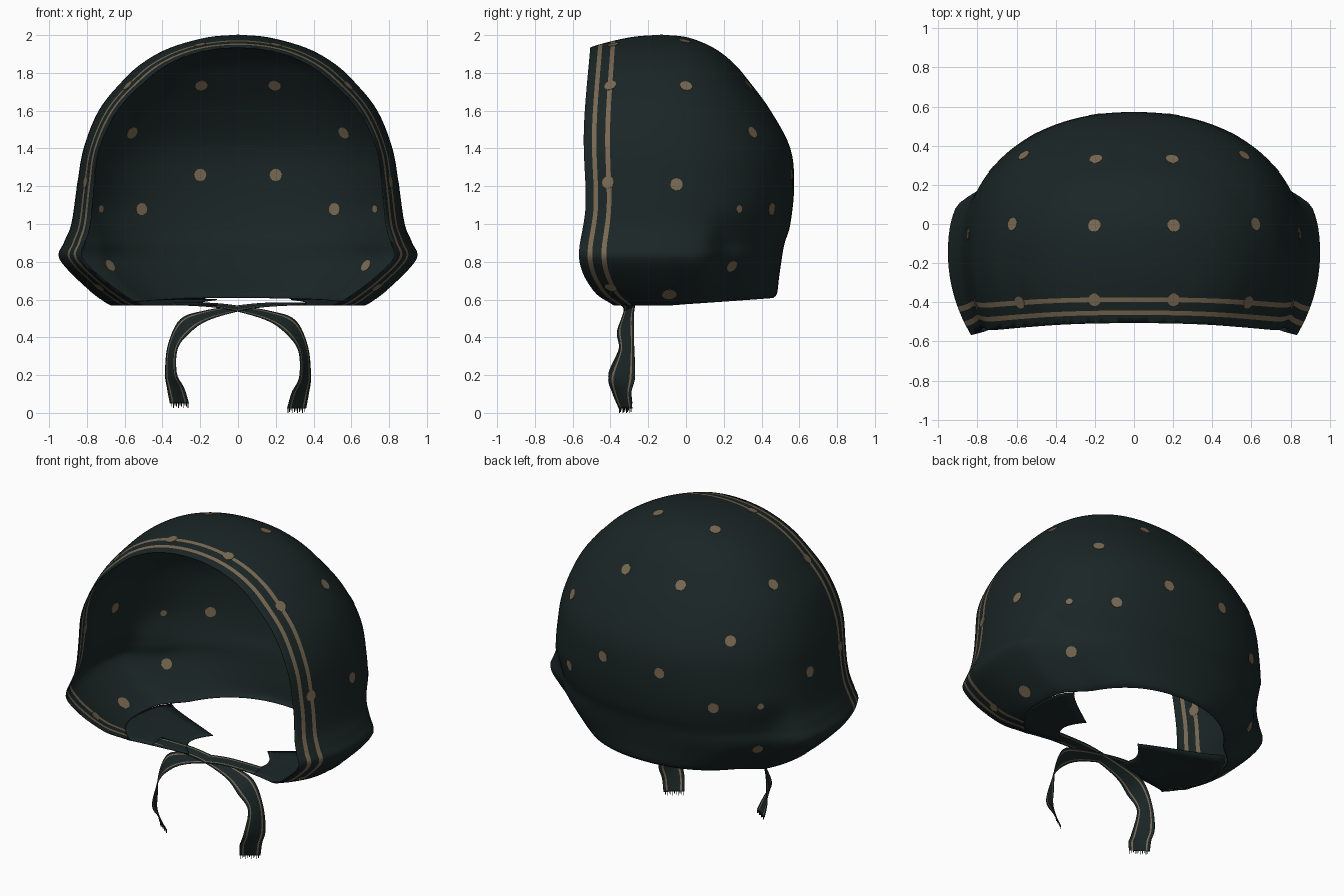
import bpy, bmesh, math
from mathutils import Vector
from mathutils.bvhtree import BVHTree

cube = bpy.data.objects.get("Cube")
if cube:
    bpy.data.objects.remove(cube)


def material(name, rgb):
    m = bpy.data.materials.new(name)
    m.use_nodes = True
    m.diffuse_color = (*rgb, 1)
    node = next(n for n in m.node_tree.nodes if n.type == 'BSDF_PRINCIPLED')
    node.inputs["Base Color"].default_value = (*rgb, 1)
    node.inputs["Roughness"].default_value = 0.9
    return m


MATS = [material("dark green cloth", (0.0105, 0.0188, 0.0188)),
        material("tan print", (0.19, 0.14, 0.082))]
THICK = 0.005


def finish(bm, name, thick=THICK):
    bmesh.ops.recalc_face_normals(bm, faces=bm.faces[:])
    mesh = bpy.data.meshes.new(name)
    bm.to_mesh(mesh)
    bm.free()
    ob = bpy.data.objects.new(name, mesh)
    bpy.context.collection.objects.link(ob)
    for m in MATS:
        mesh.materials.append(m)
    for p in mesh.polygons:
        p.use_smooth = True
    if thick:
        mod = ob.modifiers.new("cloth thickness", 'SOLIDIFY')
        mod.thickness, mod.offset = thick, 0
    return ob


def spline(rows, steps):
    """Catmull-Rom resampling of tuples of any length."""
    pts = [Vector(r) for r in rows]
    pts = [2 * pts[0] - pts[1]] + pts + [2 * pts[-1] - pts[-2]]
    out = []
    for a, b, c, d in zip(pts, pts[1:], pts[2:], pts[3:]):
        for k in range(steps):
            t = k / steps
            out.append(b + (c - a) * (t / 2) + (2 * a - 5 * b + 4 * c - d) * (t * t / 2)
                       + (3 * b - a - 3 * c + d) * (t ** 3 / 2))
    return out + [pts[-2]]


def ease(t):
    t = min(1, max(0, t))
    return t * t * (3 - 2 * t)


def gather(y, z):
    """Inward pleat low down behind the cheeks."""
    return 1 - .12 * ease((y - .08) / .15) * ease((1.1 - z) / .27)


def grid(bm, rows, closed=False, stripe_cols=()):
    vs = [[bm.verts.new(p) for p in r] for r in rows]
    n = len(rows[0])
    for r, q in zip(vs, vs[1:]):
        for j in range(n if closed else n - 1):
            f = bm.faces.new((r[j], r[(j + 1) % n], q[(j + 1) % n], q[j]))
            f.material_index = int(j in stripe_cols)


# Height, half width, depth behind and depth in front of the widest line
PROFILE = [(.57, .67, .59, .56), (.6, .72, .61, .6), (.7, .84, .62, .68),
           (.82, .945, .635, .76), (.9, .92, .65, .78), (1.0, .88, .68, .81),
           (1.2, .85, .70, .84), (1.4, .815, .68, .85), (1.6, .735, .575, .75),
           (1.75, .615, .465, .63), (1.85, .505, .38, .53), (1.93, .36, .275, .38),
           (1.985, .165, .14, .17), (2.0, 0, 0, 0)]
RIM_BEND = [(.57, .12), (.65, .01), (.82, -.065), (1.1, -.03), (1.5, -.04), (2.0, 0)]
CENTRE, RIM = -0.13, -0.5
STRIPES = [(-.46, -.438), (-.395, -.372)]
BEND = spline(RIM_BEND, 8)


def bend(p):
    """Curve the straight front edge as seen from the side."""
    for a, b in zip(BEND, BEND[1:]):
        if a[0] - 1e-4 <= p.z <= b[0] + 1e-4:
            w = a[1] + (b[1] - a[1]) * (p.z - a[0]) / (b[0] - a[0])
            return Vector((p.x, p.y + w * min(1, max(0, -p.y / 0.5)), p.z))
    return p.copy()


# Hood: stacked rings, cut open at the front and the neck
def hood_ring(row, n=128):
    z, w, back, front = row
    pts = []
    for i in range(n):
        a = 2 * math.pi * i / n
        c, s = math.cos(a), math.sin(a)
        e = 2 / 2.2 if s > 0 else 1
        x = math.copysign(abs(c) ** e, c) * w
        y = CENTRE + math.copysign(abs(s) ** e, s) * (back if s > 0 else front)
        x *= gather(y, z)
        pts.append(Vector((x, y, z + .04 * max(0, s) * max(0, (.8 - z) / .23))))
    return pts


bm = bmesh.new()
grid(bm, [hood_ring(r) for r in spline(PROFILE, 5)], closed=True)
bmesh.ops.remove_doubles(bm, verts=bm.verts[:], dist=1e-5)
for k, y in enumerate([RIM] + [y for s in STRIPES for y in s]):
    bmesh.ops.bisect_plane(bm, geom=bm.verts[:] + bm.edges[:] + bm.faces[:],
                           plane_co=(0, y, 0), plane_no=(0, -1, 0), clear_outer=(k == 0))
for f in bm.faces:
    y = f.calc_center_median().y
    f.material_index = int(any(a < y < b for a, b in STRIPES))
for v in bm.verts:
    v.co = bend(v.co)
tree = BVHTree.FromBMesh(bm)
finish(bm, "hood")

# Printed dots, snapped to the hood and shown on both faces of the cloth
R = .033
DOTS = [(.2, -.01, 1.96, R), (.62, 0, 1.73, R), (.85, -.05, 1.21, R),
        (.74, -.09, .65, R * 1.2), (.2, .36, 1.76, R), (.57, .36, 1.49, R),
        (.2, .55, 1.26, R), (.5, .43, 1.08, R), (.74, .29, 1.08, R * .6),
        (.69, .25, .77, R), (.2, -.385, 1.94, R), (.57, -.395, 1.72, R),
        (.8, -.41, 1.22, R), (.74, -.4, .66, R)]
bm = bmesh.new()
for x, y, z, radius in DOTS:
    for side in (1, -1):
        co, no, _, _ = tree.find_nearest(Vector((x * side, y, z)))
        turn = no.to_track_quat('Z', 'Y').to_matrix().to_4x4()
        turn.translation = co
        bmesh.ops.create_cone(bm, cap_ends=True, segments=12, radius1=radius,
                              radius2=radius, depth=.0095, matrix=turn)
for f in bm.faces:
    f.material_index = 1
dots = finish(bm, "printed_dots", 0)
for p in dots.data.polygons:
    p.use_smooth = False

# Chin flaps: from the lower side edges inward, the right one reaching further
ACROSS = [RIM, -.43, -.36, -.3, -.22, -.14, -.06, .02, .08, .14]
for side, tip_x, name in ((1, .28, "left_chin_flap"), (-1, .11, "right_chin_flap")):
    z, w, back, front = PROFILE[0]
    rows = []
    for i in range(13):
        t = i / 12
        row = []
        for j, y in enumerate(ACROSS):
            u = j / (len(ACROSS) - 1)
            d = (y - CENTRE) / (front if y < CENTRE else back)
            rise = .04 * max(0, d) if y > CENTRE else 0
            p = bend(Vector((w * math.sqrt(1 - d * d) * gather(y, z), y, z)))
            end_x = tip_x + .08 * math.sin(math.pi * u)
            p.x += (end_x - p.x) * t
            p.y += (-.34 + .24 * u - p.y) * t ** .8
            lift = rise * (1 - t) + .03 * u * math.sin(math.pi * t / 2)
            row.append((p.x * side, p.y, z + lift))
        rows.append(row)
    bm = bmesh.new()
    grid(bm, rows)
    finish(bm, name)

# Ties: twisted ribbons crossing under the chin, each with a fringe
TIE = [(.36, -.31, .578, 0, .045, .005), (.15, -.30, .572, 0, .035, .01),
       (0, -.30, .553, 0, .03, .015), (-.17, -.31, .515, -.01, .035, .025),
       (-.28, -.32, .46, -.025, .045, .035), (-.345, -.315, .35, -.025, .04, .01),
       (-.355, -.34, .21, -.03, .07, 0), (-.33, -.34, .13, -.045, .05, 0),
       (-.31, -.32, .05, -.05, .035, 0)]
BANDS = (-1, -.75, -.6, 0, .6, .75, 1)
for side, drop, name in ((1, 0, "right_tie"), (-1, .027, "left_tie")):
    rows = []
    for r in spline(TIE, 6):
        c, h = Vector(r[:3]), Vector(r[3:])
        c.z -= drop * (.578 - c.z) / .528
        rows.append([((c + h * k).x * side, (c + h * k).y, (c + h * k).z) for k in BANDS])
    bm = bmesh.new()
    grid(bm, rows, stripe_cols=(1, 4))
    a, b = Vector(rows[-1][0]), Vector(rows[-1][-1])
    for i in range(11):
        p = a.lerp(b, (i + .25) / 11.5)
        q = a.lerp(b, (i + .6) / 11.5)
        low = Vector((0, 0, -.023 + .006 * (i % 3)))
        bm.faces.new([bm.verts.new(v) for v in (p, q, q + low, p + low)])
    finish(bm, name, .003)
